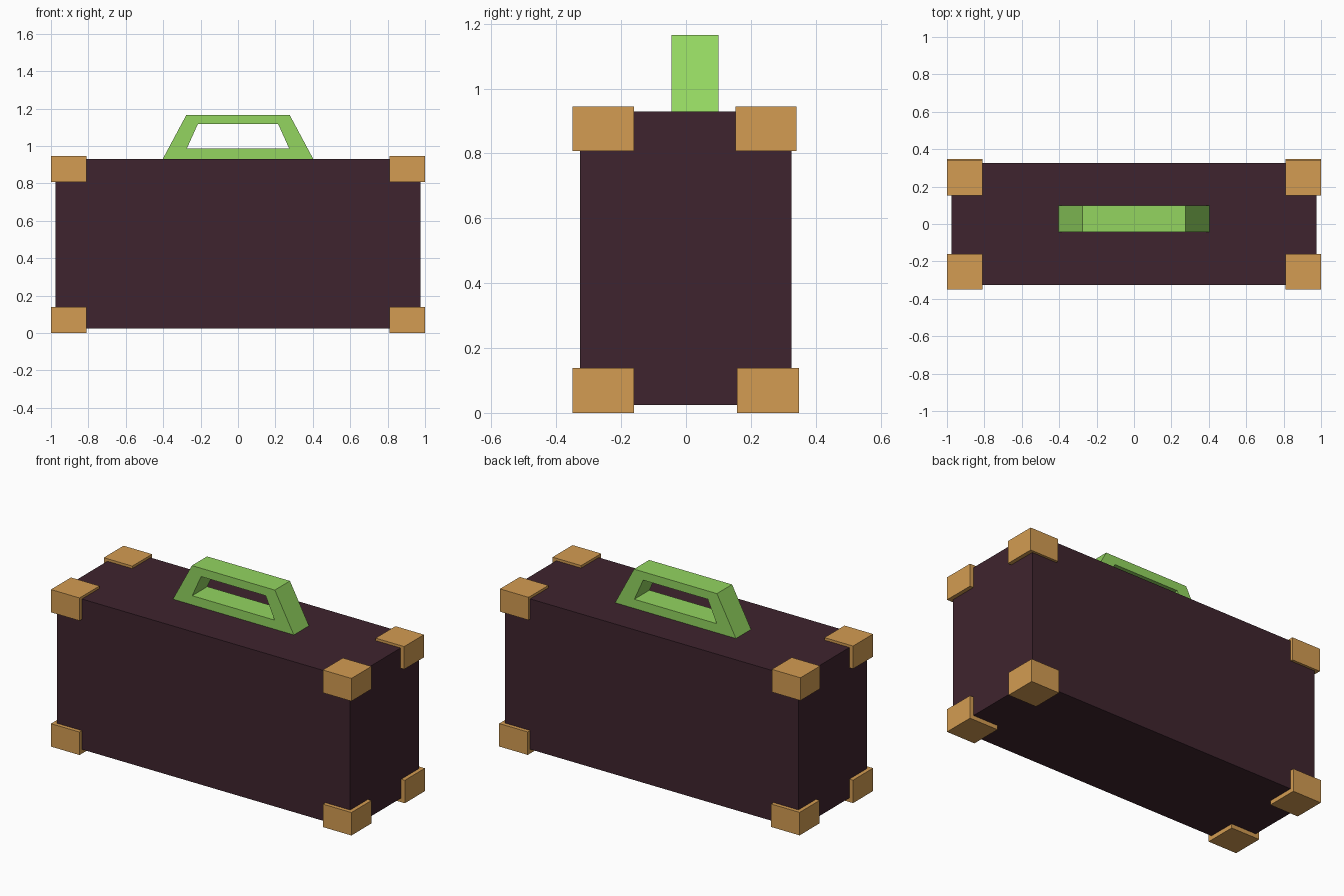
import bpy, bmesh

if "Cube" in bpy.data.objects:
    bpy.data.objects.remove(bpy.data.objects["Cube"])


def material(name, rgb):
    def lin(c):
        c /= 255
        return c / 12.92 if c <= 0.04045 else ((c + 0.055) / 1.055) ** 2.4
    m = bpy.data.materials.new(name)
    m.diffuse_color = (*[lin(c) for c in rgb], 1)
    m.use_nodes = True
    m.node_tree.nodes["Principled BSDF"].inputs["Base Color"].default_value = m.diffuse_color
    return m


def finish(name, bm, mat):
    bmesh.ops.recalc_face_normals(bm, faces=bm.faces)
    me = bpy.data.meshes.new(name)
    bm.to_mesh(me)
    bm.free()
    me.materials.append(mat)
    ob = bpy.data.objects.new(name, me)
    bpy.context.collection.objects.link(ob)
    return ob


def box(name, lo, hi, mat):
    bm = bmesh.new()
    bmesh.ops.create_cube(bm, size=1)
    for v in bm.verts:
        v.co = [(l + h) / 2 + c * (h - l) for l, h, c in zip(lo, hi, v.co)]
    return finish(name, bm, mat)


leather = material("dark plum leather", (63, 36, 46))
brass = material("tan brass", (211, 156, 82))
green = material("bright green", (147, 213, 96))

# Case body
box("case_body", (-0.976, -0.327, 0.025), (0.976, 0.325, 0.93), leather)

# Corner guards: (label, y range, z range), one on each side in x
guards = [
    ("front_bottom", (-0.35, -0.16), (0.0, 0.138)),
    ("back_bottom", (0.158, 0.348), (0.0, 0.138)),
    ("front_top", (-0.35, -0.16), (0.808, 0.945)),
    ("back_top", (0.152, 0.34), (0.808, 0.945)),
]
for label, y, z in guards:
    for side, x in (("left", (-1.0, -0.81)), ("right", (0.81, 1.0))):
        box(f"corner_guard_{label}_{side}", (x[0], y[0], z[0]), (x[1], y[1], z[1]), brass)

# Handle: trapezoid ring swept through its depth
outer = [(-0.403, 0.929), (0.403, 0.929), (0.276, 1.166), (-0.276, 1.166)]
inner = [(-0.274, 0.985), (0.274, 0.985), (0.215, 1.116), (-0.215, 1.116)]
bm = bmesh.new()
rings = [[bm.verts.new((x, y, z)) for x, z in pts]
         for pts, y in ((outer, -0.044), (outer, 0.1), (inner, 0.1), (inner, -0.044))]
for a, b in zip(rings, rings[1:] + rings[:1]):
    for i in range(4):
        j = (i + 1) % 4
        bm.faces.new((a[i], a[j], b[j], b[i]))
finish("carry_handle", bm, green)
